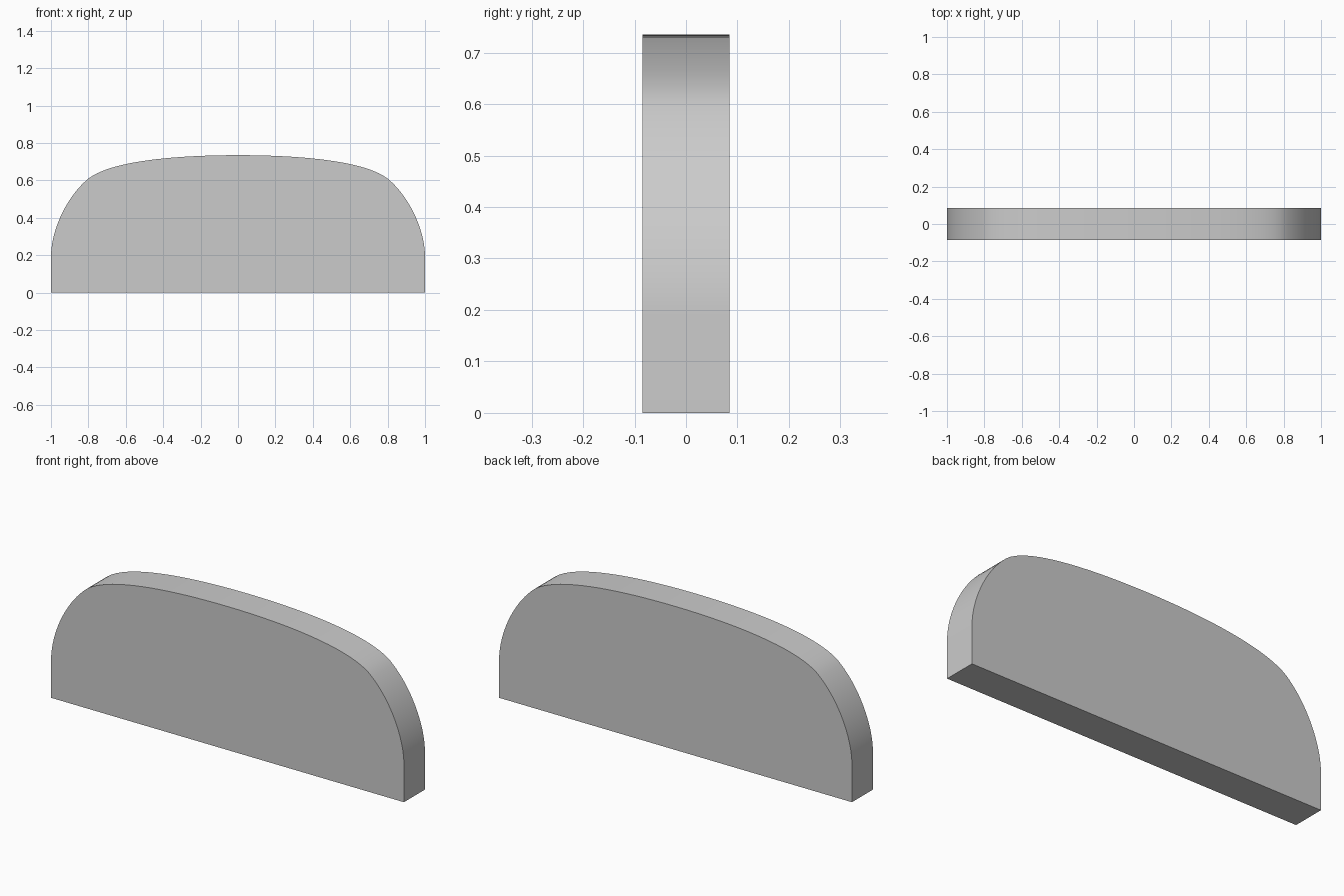
import bpy, bmesh
from mathutils import Vector
from mathutils.geometry import interpolate_bezier

if "Cube" in bpy.data.objects:
    bpy.data.objects.remove(bpy.data.objects["Cube"])

HALF_DEPTH = 0.085


def arc(*pts, n=20):
    return interpolate_bezier(*[Vector((x, -HALF_DEPTH, z)) for x, z in pts], n)


# Right half of the arched outline: straight foot, shoulder, shallow crown
right = [Vector((1, -HALF_DEPTH, 0))]
right += arc((1, 0.19), (1, 0.33), (0.92, 0.51), (0.8, 0.61))
right += arc((0.8, 0.61), (0.67, 0.71), (0.3, 0.735), (0, 0.735))[1:]
# Mirror to the left half
left = [Vector((-p.x, p.y, p.z)) for p in reversed(right[:-1])]

# Arched panel: fill the outline and extrude it through the thickness
bm = bmesh.new()
face = bm.faces.new([bm.verts.new(p) for p in right + left])
ext = bmesh.ops.extrude_face_region(bm, geom=[face], use_keep_orig=True)
moved = [v for v in ext["geom"] if isinstance(v, bmesh.types.BMVert)]
bmesh.ops.translate(bm, verts=moved, vec=(0, 2 * HALF_DEPTH, 0))
bmesh.ops.recalc_face_normals(bm, faces=bm.faces)
mesh = bpy.data.meshes.new("arched_panel")
bm.to_mesh(mesh)
bm.free()
panel = bpy.data.objects.new("arched_panel", mesh)
bpy.context.collection.objects.link(panel)

# Smooth rim with sharp edges at the flat faces
bpy.context.view_layer.objects.active = panel
panel.select_set(True)
bpy.ops.object.shade_smooth_by_angle()
